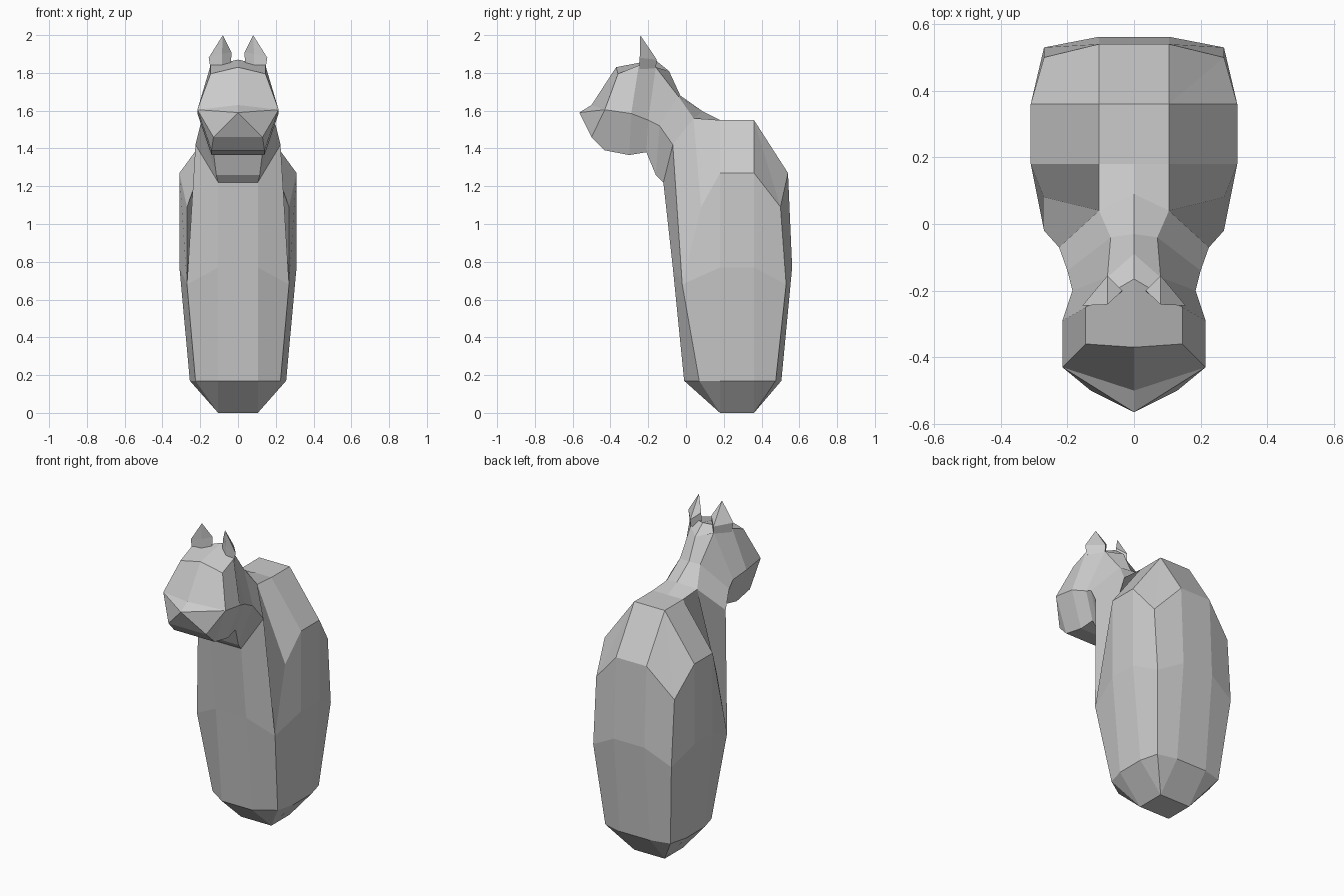
import bpy, bmesh

if "Cube" in bpy.data.objects:
    bpy.data.objects.remove(bpy.data.objects["Cube"])


def half_mesh(name, grids, faces, mirror_center=True):
    """Build one half from point grids and single faces, then mirror and weld."""
    bm = bmesh.new()

    def add(pts):
        uniq = []
        for p in pts:
            if p not in uniq:
                uniq.append(p)
        if len(uniq) < 3:
            return
        for s in (1, -1):
            bm.faces.new([bm.verts.new((s * x, y, z)) for x, y, z in uniq])

    for rows in grids:
        for a, b in zip(rows, rows[1:]):
            for i in range(len(a) - 1):
                add([a[i], a[i + 1], b[i + 1], b[i]])
    for f in faces:
        add(f)
    bmesh.ops.remove_doubles(bm, verts=bm.verts[:], dist=0.0005)
    bmesh.ops.recalc_face_normals(bm, faces=bm.faces[:])
    me = bpy.data.meshes.new(name)
    bm.to_mesh(me)
    bm.free()
    ob = bpy.data.objects.new(name, me)
    bpy.context.collection.objects.link(ob)
    return ob


def section(z, f, b, wc, ws, cf, cb, zc=None):
    """Half of a body ring, front centre round to back centre."""
    zc = z if zc is None else zc
    return [(0, f, z), (.105, f, z), (wc, cf, zc), (ws, .18, z),
            (ws, .36, z), (wc, cb, zc), (.105, b, z), (0, b, z)]


# Torso rings
base = section(0, .18, .36, .105, .105, .18, .36)
low = section(.17, -.01, .505, .225, .255, .07, .475)
mid = section(.77, -.07, .562, .27, .31, -.02, .53, .68)
high = section(1.27, -.1, .54, .27, .31, .08, .5, 1.09)
t_front, t_back = (.105, .18, 1.55), (.105, .36, 1.55)
withers = (.105, .04, 1.56)
top = [withers, t_front, t_back, t_back, t_back, (0, .36, 1.55)]

# Neck and head rings: top centre, top corner, side, lower corner, lower centre
neck = [(0, .09, 1.595), withers, (.225, -.07, 1.42), (.105, -.12, 1.22), (0, -.12, 1.22)]
nape = [(0, -.03, 1.68), (.07, -.04, 1.675), (.2, -.14, 1.52), (.115, -.16, 1.26), (0, -.16, 1.26)]
poll = [(0, -.09, 1.81), (.08, -.16, 1.83), (.185, -.2, 1.55), (.13, -.21, 1.38), (0, -.21, 1.38)]
crown = [(0, -.165, 1.87), (.145, -.25, 1.84), (.215, -.29, 1.585), (.14, -.3, 1.365), (0, -.3, 1.365)]
brow = [(0, -.37, 1.83), (.145, -.36, 1.795), (.215, -.43, 1.605), (.14, -.43, 1.39), (0, -.43, 1.39)]
bridge, nose = (0, -.5, 1.63), (0, -.565, 1.59)
lip, lip_mid = (.13, -.5, 1.46), (0, -.5, 1.46)

half_mesh("body_and_head",
          [[base, low, mid],
           [mid[:3], [neck[4], neck[3], neck[2]]],
           [mid[2:], high[2:], top],
           [neck, nape, poll, crown, brow]],
          [[base[0], base[1], base[4], base[7]],                  # underside
           [mid[2], high[2], withers, neck[2]],                   # shoulder
           [(0, .36, 1.55), t_back, t_front, (0, .18, 1.55)],     # back
           [(0, .18, 1.55), t_front, withers, neck[0]],
           [brow[0], brow[1], brow[2], bridge],                   # face
           [bridge, brow[2], nose],
           [nose, brow[2], lip],
           [nose, lip, lip_mid],
           [brow[2], brow[3], lip],
           [lip, brow[3], brow[4], lip_mid]])

# Pointed ears
foot = [(.145, -.245, 1.82), (.085, -.24, 1.82), (.037, -.205, 1.83), (.08, -.16, 1.82)]
rim = [(.155, -.245, 1.88), (.085, -.24, 1.9), (.035, -.2, 1.91), (.08, -.155, 1.87)]
tip = [(.08, -.242, 2.0)] * 5
half_mesh("ears", [[foot + foot[:1], rim + rim[:1], tip]], [foot])
